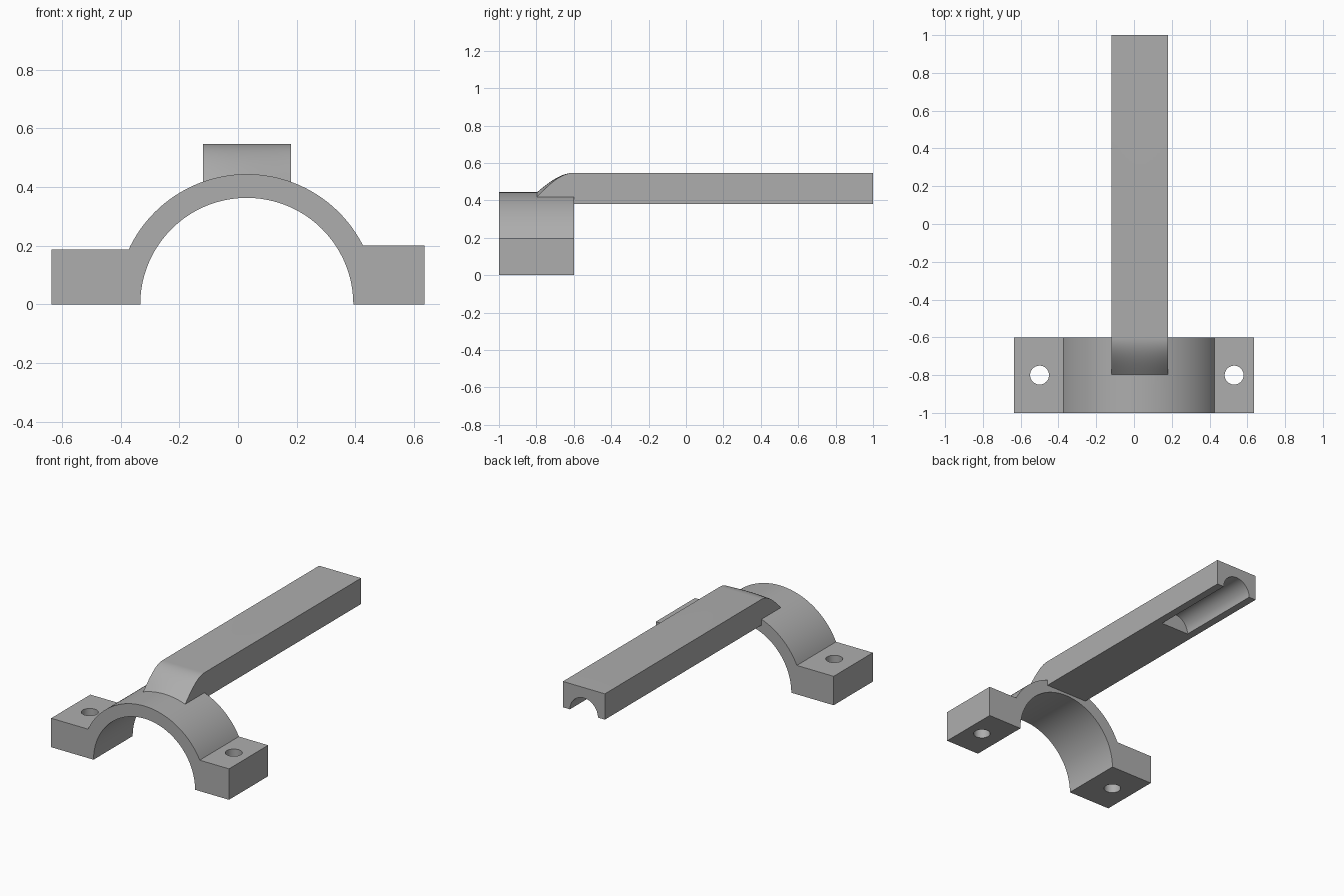
import bpy, bmesh, math
from mathutils import Matrix, Vector

if "Cube" in bpy.data.objects:
    bpy.data.objects.remove(bpy.data.objects["Cube"], do_unlink=True)

CX = 0.03                      # arch and handle centre line
R_OUT, R_IN = 0.444, 0.363
FRONT, BACK, END = -1.0, -0.6, 1.0
HALF, BOTTOM, TOP = 0.15, 0.38, 0.547

grey = bpy.data.materials.new("plain grey")
grey.use_nodes = True
colour = (0.42, 0.42, 0.42, 1)
grey.diffuse_color = colour
grey.node_tree.nodes["Principled BSDF"].inputs["Base Color"].default_value = colour


def make_object(name, bm):
    bmesh.ops.recalc_face_normals(bm, faces=bm.faces)
    mesh = bpy.data.meshes.new(name)
    bm.to_mesh(mesh)
    bm.free()
    mesh.materials.append(grey)
    ob = bpy.data.objects.new(name, mesh)
    bpy.context.collection.objects.link(ob)
    return ob


def cylinder(name, radius, length, matrix):
    bm = bmesh.new()
    bmesh.ops.create_cone(bm, cap_ends=True, segments=48, radius1=radius,
                          radius2=radius, depth=length, matrix=matrix)
    ob = make_object(name, bm)
    ob.hide_render = True
    return ob


def combine(target, other, operation):
    bpy.context.view_layer.objects.active = target
    mod = target.modifiers.new("combine", "BOOLEAN")
    mod.operation, mod.solver, mod.object = operation, "EXACT", other
    bpy.ops.object.modifier_apply(modifier=mod.name)
    bpy.data.objects.remove(other, do_unlink=True)


def arc(radius, start, stop, steps):
    angles = [start + (stop - start) * i / steps for i in range(steps + 1)]
    return [(CX + radius * math.cos(a), radius * math.sin(a)) for a in angles]


# Saddle clamp: half ring with two mounting feet, extruded front to back
left_z, right_z = 0.2, 0.187
outline = [(0.636, 0), (0.636, left_z)]
outline += arc(R_OUT, math.asin(left_z / R_OUT), math.pi - math.asin(right_z / R_OUT), 72)
outline += [(-0.636, right_z), (-0.636, 0)]
outline += arc(R_IN, math.pi, 0, 72)
bm = bmesh.new()
face = bm.faces.new([bm.verts.new((x, FRONT, z)) for x, z in outline])
made = bmesh.ops.extrude_face_region(bm, geom=[face])["geom"]
bmesh.ops.translate(bm, vec=Vector((0, BACK - FRONT, 0)),
                    verts=[v for v in made if isinstance(v, bmesh.types.BMVert)])
clamp = make_object("handle_clamp", bm)

# Bolt holes through the feet
for x in (-0.5, 0.53):
    combine(clamp, cylinder("bolt_hole", 0.05, 1, Matrix.Translation((x, -0.8, 0))),
            "DIFFERENCE")

# Handle: its nose rises from the arch surface and flattens into a straight bar
STEPS, COLS = 16, 16
stations = [(-0.8 + 0.2 * i / STEPS, math.sin(math.pi / 2 * i / STEPS))
            for i in range(STEPS + 1)] + [(END, 1)]
bm = bmesh.new()
rings = []
for y, rise in stations:
    ring = [bm.verts.new((CX + HALF, y, BOTTOM)), bm.verts.new((CX - HALF, y, BOTTOM))]
    for c in range(COLS + 1):
        dx = -HALF + 2 * HALF * c / COLS
        base = math.sqrt(R_OUT ** 2 - dx ** 2) - 0.003
        ring.append(bm.verts.new((CX + dx, y, base + (TOP - base) * rise)))
    rings.append(ring)
for a, b in zip(rings, rings[1:]):
    for i in range(len(a)):
        j = (i + 1) % len(a)
        bm.faces.new((a[i], a[j], b[j], b[i]))
bm.faces.new(rings[0])
bm.faces.new(rings[-1])
handle = make_object("handle", bm)

# Half-round channel under the free end
lying = Matrix.Translation((CX, END, BOTTOM)) @ Matrix.Rotation(math.pi / 2, 4, "X")
combine(handle, cylinder("channel", 0.1, 1.16, lying), "DIFFERENCE")

combine(clamp, handle, "UNION")
bpy.ops.object.select_all(action="DESELECT")
clamp.select_set(True)
bpy.context.view_layer.objects.active = clamp
bpy.ops.object.shade_smooth_by_angle(angle=math.radians(25))
